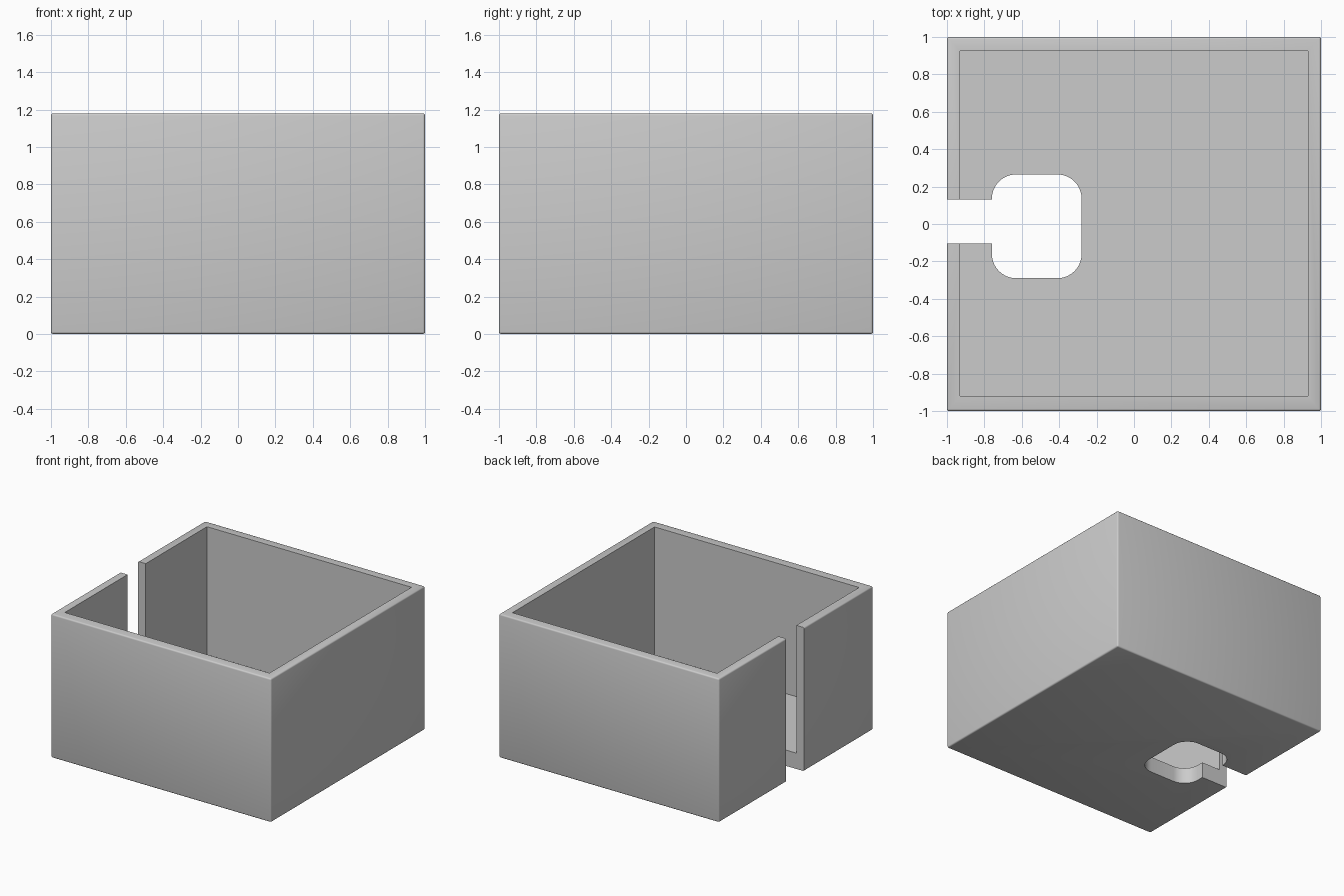
import bpy
import bmesh

# Remove the default cube
default = bpy.data.objects.get("Cube")
if default:
    bpy.data.objects.remove(default, do_unlink=True)

HEIGHT = 1.18
FLOOR = 0.13
EDGE = 0.012

grey = bpy.data.materials.new("plain grey")
grey.use_nodes = True
colour = (0.6, 0.6, 0.6, 1)
grey.diffuse_color = colour
grey.node_tree.nodes["Principled BSDF"].inputs["Base Color"].default_value = colour


def block(name, low, high, radius=0, segments=1, upright_only=False):
    """Box between two corners, with optional rounded edges."""
    bm = bmesh.new()
    bmesh.ops.create_cube(bm, size=1)
    for v in bm.verts:
        v.co = [(a + b) / 2 + c * (b - a) for a, b, c in zip(low, high, v.co)]
    if radius:
        edges = [e for e in bm.edges if not upright_only
                 or abs(e.verts[0].co.z - e.verts[1].co.z) > 0.01]
        bmesh.ops.bevel(bm, geom=edges, offset=radius, segments=segments,
                        profile=0.5, affect="EDGES")
    mesh = bpy.data.meshes.new(name)
    bm.to_mesh(mesh)
    bm.free()
    mesh.materials.append(grey)
    obj = bpy.data.objects.new(name, mesh)
    bpy.context.collection.objects.link(obj)
    return obj


# Outer body with softened edges
box = block("open_box", (-1, -1, 0), (1, 1, HEIGHT), EDGE, 3)

# Cavity, rounded floor opening, and slot through the right wall
cutters = [
    block("cavity_cutter", (-0.93, -0.92, FLOOR), (0.93, 0.925, HEIGHT + 0.2)),
    block("floor_hole_cutter", (-0.76, -0.29, -0.1), (-0.28, 0.265, FLOOR + 0.1),
          0.13, 10, upright_only=True),
    block("wall_slot_cutter", (-1.1, -0.105, -0.2), (-0.7, 0.13, HEIGHT + 0.3)),
]

bpy.ops.object.select_all(action="DESELECT")
bpy.context.view_layer.objects.active = box
box.select_set(True)
for cutter in cutters:
    cutter.hide_render = True
    cut = box.modifiers.new(cutter.name, "BOOLEAN")
    cut.operation = "DIFFERENCE"
    cut.solver = "EXACT"
    cut.object = cutter
    bpy.ops.object.modifier_apply(modifier=cut.name)
    bpy.data.objects.remove(cutter, do_unlink=True)

# Smooth the rounded edges, keep the cut edges crisp
bpy.ops.object.shade_smooth_by_angle(angle=0.6)
